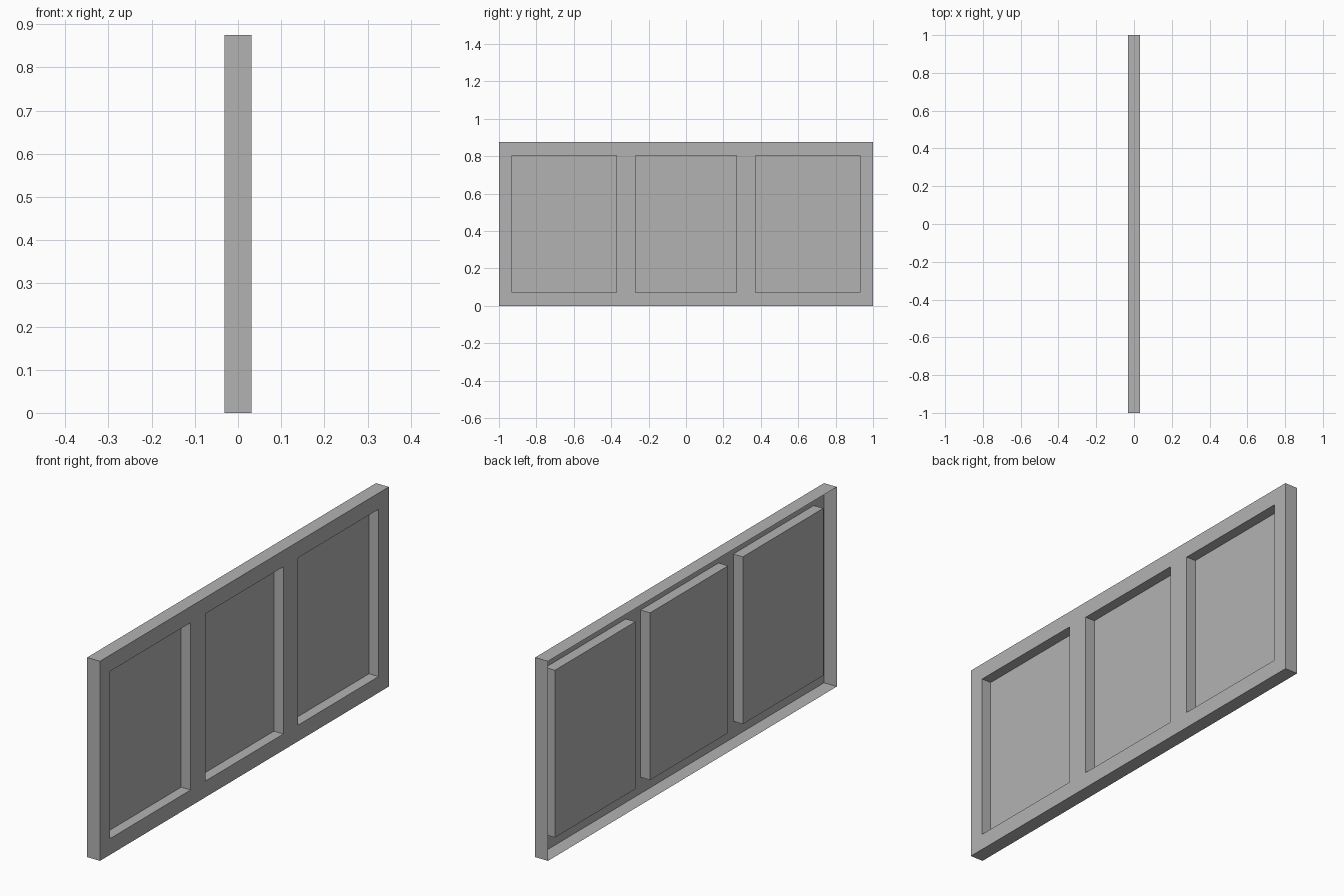
import bpy
import bmesh

cube = bpy.data.objects.get("Cube")
if cube:
    bpy.data.objects.remove(cube, do_unlink=True)

FRONT_X, BACK_X = 0.031, -0.031
POCKET_DEPTH = 0.046
HEIGHT = 0.875
half_ys = [0.27, 0.372, 0.929, 1.0]
ys = [-y for y in reversed(half_ys)] + half_ys
zs = [0, 0.071, HEIGHT - 0.071, HEIGHT]

grey = bpy.data.materials.new("plain grey")
grey.use_nodes = True
colour = (0.45, 0.45, 0.45, 1)
grey.diffuse_color = colour
grey.node_tree.nodes["Principled BSDF"].inputs["Base Color"].default_value = colour

# Face sheet, divided along the pocket borders
bm = bmesh.new()
grid = [[bm.verts.new((FRONT_X, y, z)) for z in zs] for y in ys]
pockets = []
for i in range(len(ys) - 1):
    for j in range(len(zs) - 1):
        face = bm.faces.new((grid[i][j], grid[i + 1][j],
                             grid[i + 1][j + 1], grid[i][j + 1]))
        if j == 1 and i in (1, 3, 5):
            pockets.append(face)

# Outer rim folded back, leaving the rear open
rim = [e for e in bm.edges if e.is_boundary]
folded = bmesh.ops.extrude_edge_only(bm, edges=rim)["geom"]
for v in folded:
    if isinstance(v, bmesh.types.BMVert):
        v.co.x = BACK_X

# Three pockets pressed into the sheet
floors = bmesh.ops.extrude_discrete_faces(bm, faces=pockets)["faces"]
for v in {v for f in floors for v in f.verts}:
    v.co.x -= POCKET_DEPTH

# Merge the flat strips and make the facing consistent
bmesh.ops.remove_doubles(bm, verts=bm.verts, dist=0.0001)
bmesh.ops.recalc_face_normals(bm, faces=bm.faces)
sheet = next(f for f in bm.faces
             if all(abs(v.co.x - FRONT_X) < 0.001 for v in f.verts))
if sheet.normal.x < 0:
    bmesh.ops.reverse_faces(bm, faces=bm.faces)

mesh = bpy.data.meshes.new("recessed_panel")
bm.to_mesh(mesh)
bm.free()
mesh.materials.append(grey)
panel = bpy.data.objects.new("recessed_panel", mesh)
bpy.context.collection.objects.link(panel)
